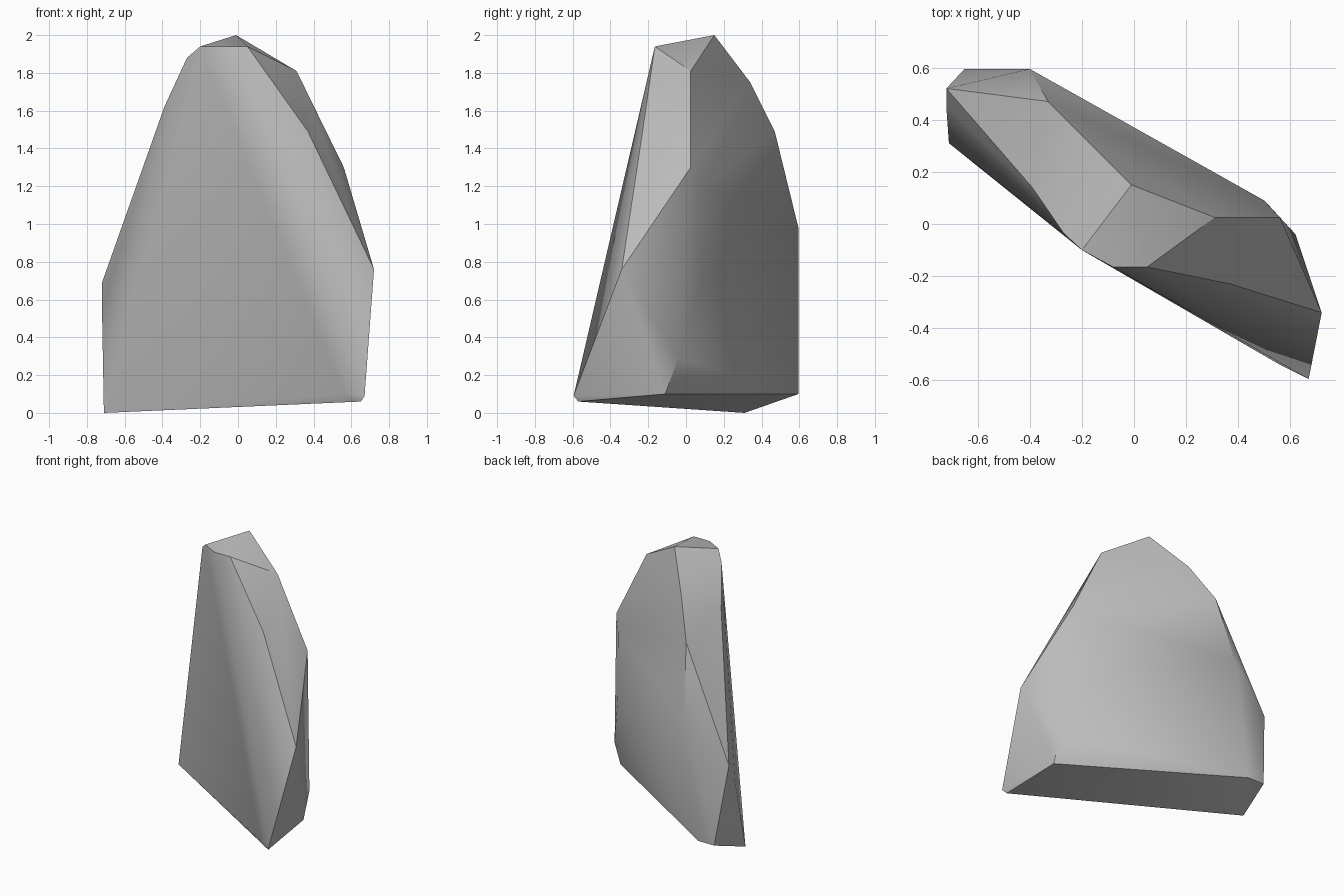
import bpy
import bmesh
import math

cube = bpy.data.objects.get("Cube")
if cube:
    bpy.data.objects.remove(cube, do_unlink=True)

# Crown of the boulder
crown = [(-.01, .15, 2), (-.2, -.1, 1.94), (-.08, -.165, 1.94), (.05, -.165, 1.94),
         (.31, .025, 1.81), (-.27, -.035, 1.88)]
# Ridges running down each side
ridges = [(.37, -.23, 1.49), (.56, .025, 1.3), (.72, -.34, .76), (-.39, .14, 1.62),
          (-.2, .34, 1.75), (-.33, .47, 1.49), (-.72, .52, .69), (-.4, .595, .98),
          (-.72, .45, .55), (.5, .09, 1.2), (.51, .08, .7), (.62, -.04, .29)]
# Slanted foot
foot = [(-.71, .31, 0), (.67, -.595, .09), (.65, -.57, .06), (.56, -.54, .1),
        (.62, -.11, .1), (-.52, .595, .1), (-.65, .595, .1)]

# Wrap the corners in a convex faceted shell
bm = bmesh.new()
for corner in crown + ridges + foot:
    bm.verts.new(corner)
hull = bmesh.ops.convex_hull(bm, input=bm.verts)
loose = [v for v in bm.verts if not v.link_faces]
bmesh.ops.delete(bm, geom=loose, context="VERTS")
bmesh.ops.dissolve_limit(bm, angle_limit=math.radians(2), verts=bm.verts, edges=bm.edges)
bmesh.ops.recalc_face_normals(bm, faces=bm.faces)
mesh = bpy.data.meshes.new("boulder")
bm.to_mesh(mesh)
bm.free()

# Plain grey stone
stone = bpy.data.materials.new("grey_stone")
stone.use_nodes = True
grey = (.5, .5, .5, 1)
stone.diffuse_color = grey
stone.node_tree.nodes["Principled BSDF"].inputs["Base Color"].default_value = grey
mesh.materials.append(stone)

boulder = bpy.data.objects.new("boulder", mesh)
bpy.context.collection.objects.link(boulder)
bpy.ops.object.select_all(action="DESELECT")
boulder.select_set(True)
bpy.context.view_layer.objects.active = boulder
bpy.ops.object.shade_smooth_by_angle(angle=math.radians(30))
